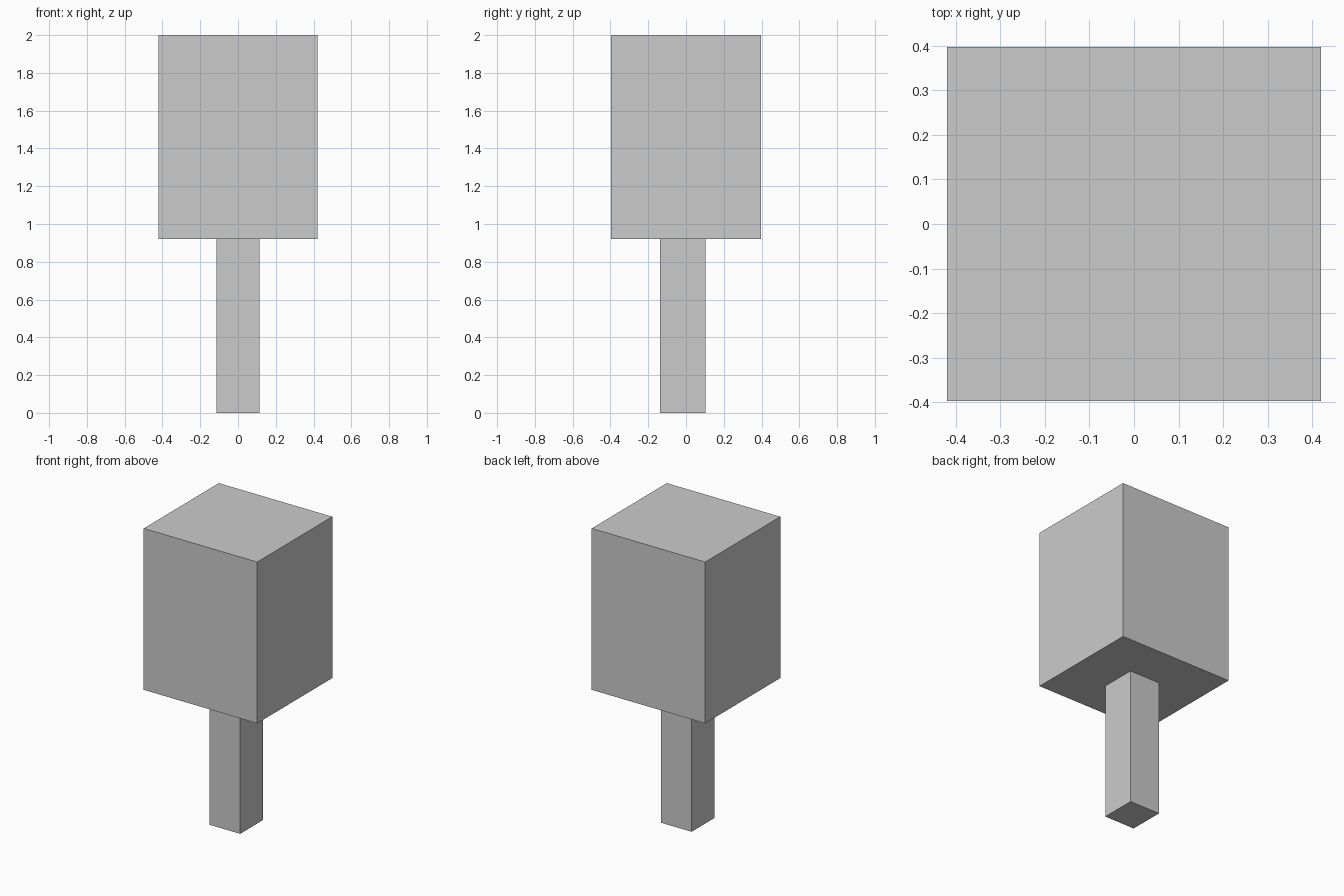
import bpy

if "Cube" in bpy.data.objects:
    bpy.data.objects.remove(bpy.data.objects["Cube"])


def box(name, x, y, z):
    """Axis-aligned box from (min, max) ranges."""
    size = [r[1] - r[0] for r in (x, y, z)]
    centre = [(r[0] + r[1]) / 2 for r in (x, y, z)]
    bpy.ops.mesh.primitive_cube_add(size=1, location=centre)
    obj = bpy.context.object
    obj.name = name
    obj.scale = size
    bpy.ops.object.transform_apply(location=False, rotation=False, scale=True)
    return obj


# Post, set slightly toward the front
box("post", (-0.113, 0.113), (-0.138, 0.102), (0, 0.92))

# Large block on top
box("head_block", (-0.42, 0.42), (-0.397, 0.397), (0.92, 2.0))
